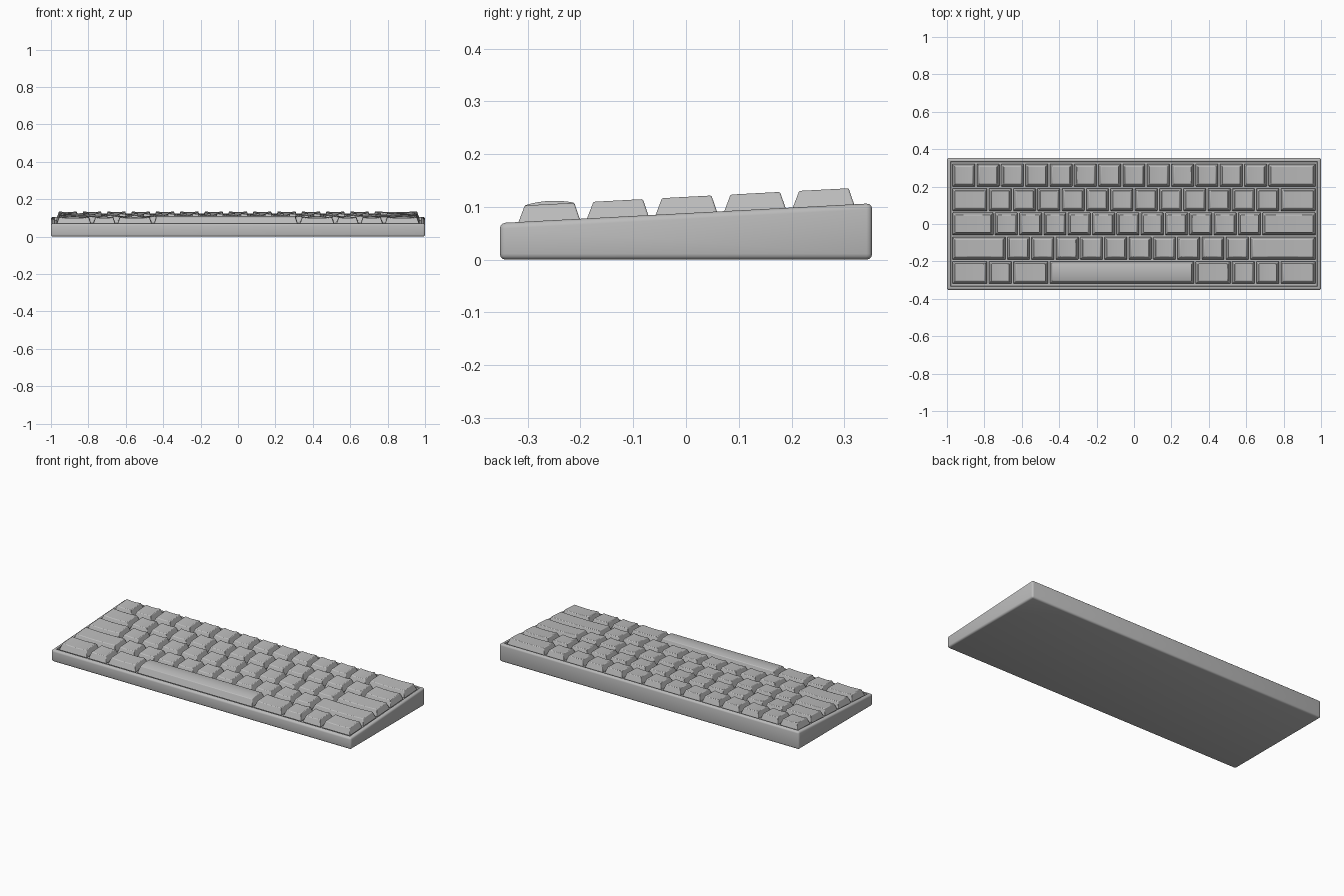
import bpy, bmesh, math
from mathutils import Matrix

cube = bpy.data.objects.get("Cube")
if cube:
    bpy.data.objects.remove(cube, do_unlink=True)

grey = bpy.data.materials.new("plain_grey")
grey.use_nodes = True
grey.diffuse_color = (0.5, 0.5, 0.5, 1)
grey.node_tree.nodes["Principled BSDF"].inputs["Base Color"].default_value = (0.5, 0.5, 0.5, 1)

UNIT = 0.13               # key pitch
SLOPE = 0.053             # rise of the case top towards the back
MID_HEIGHT = 0.088        # case height at the middle
HALF_DEPTH = 0.353


def surface(y):
    return MID_HEIGHT + SLOPE * y


def finish(bm, name):
    bmesh.ops.recalc_face_normals(bm, faces=bm.faces)
    mesh = bpy.data.meshes.new(name)
    bm.to_mesh(mesh)
    bm.free()
    mesh.materials.append(grey)
    obj = bpy.data.objects.new(name, mesh)
    bpy.context.collection.objects.link(obj)
    bpy.ops.object.select_all(action='DESELECT')
    bpy.context.view_layer.objects.active = obj
    obj.select_set(True)
    bpy.ops.object.shade_smooth_by_angle(angle=math.radians(35))
    return obj


# Wedge case with rounded edges and a sunken key well
def make_case():
    bm = bmesh.new()
    bmesh.ops.create_cube(bm, size=2)
    for v in bm.verts:
        v.co.y *= HALF_DEPTH
        v.co.z = surface(v.co.y) if v.co.z > 0 else 0
    bmesh.ops.bevel(bm, geom=bm.edges[:], offset=0.011, segments=3,
                    profile=0.5, affect='EDGES')
    bm.normal_update()
    top = max(bm.faces, key=lambda f: f.calc_area() * f.normal.z)
    bmesh.ops.inset_region(bm, faces=[top], thickness=0.013)
    bmesh.ops.inset_region(bm, faces=[top], thickness=0.0005)
    for v in top.verts:
        v.co.z -= 0.02
    finish(bm, "case")


# Tapered keycap: top is dished across its width, or crowned front to back
def make_key(name, x, y, units, crowned=False):
    half_w, half_d = units * UNIT / 2 - 0.004, 0.061
    top_w, top_d = half_w - 0.014, 0.047
    base_z, top_z, shift = -0.008, 0.031, 0.003
    nx, ny = (1, 8) if crowned else (8, 1)
    bm = bmesh.new()
    rows = []
    for j in range(ny + 1):
        v = 2 * j / ny - 1
        row = []
        for i in range(nx + 1):
            u = 2 * i / nx - 1
            bend = 0.006 * (1 - v * v) if crowned else -0.004 * (1 - u * u)
            row.append(bm.verts.new((u * top_w, v * top_d + shift, top_z + bend)))
        rows.append(row)
    for a, b in zip(rows, rows[1:]):
        for i in range(nx):
            bm.faces.new((a[i], a[i + 1], b[i + 1], b[i]))
    # Four side walls, each one face from the top edge to the base corners
    c = [bm.verts.new((sx * half_w, sy * half_d, base_z))
         for sx, sy in ((-1, -1), (1, -1), (1, 1), (-1, 1))]
    bm.faces.new([c[0], c[1]] + rows[0][::-1])
    bm.faces.new([c[2], c[3]] + rows[-1])
    bm.faces.new([c[1], c[2]] + [r[-1] for r in rows[::-1]])
    bm.faces.new([c[3], c[0]] + [r[0] for r in rows])
    bm.faces.new(c[::-1])
    bm.transform(Matrix.Translation((x, y, surface(y)))
                 @ Matrix.Rotation(math.atan(SLOPE), 4, 'X'))
    obj = finish(bm, name)
    bevel = obj.modifiers.new("soft_edges", 'BEVEL')
    bevel.width = 0.003
    bevel.segments = 2
    bevel.limit_method = 'ANGLE'
    bevel.angle_limit = math.radians(35)


# Key widths in units, from the back row to the front row
layout = [
    ("number_row", [1] * 13 + [2]),
    ("upper_row", [1.5] + [1] * 12 + [1.5]),
    ("home_row", [1.75] + [1] * 11 + [2.25]),
    ("lower_row", [2.25] + [1] * 10 + [2.75]),
    ("bottom_row", [1.5, 1, 1.5, 6, 1.5, 1, 1, 1.5]),
]

make_case()
for r, (row_name, widths) in enumerate(layout):
    x = -7.5 * UNIT
    for k, units in enumerate(widths):
        is_space = units == 6
        name = "space_bar" if is_space else f"{row_name}_key_{k + 1}"
        make_key(name, x + units * UNIT / 2, (2 - r) * UNIT, units, is_space)
        x += units * UNIT
